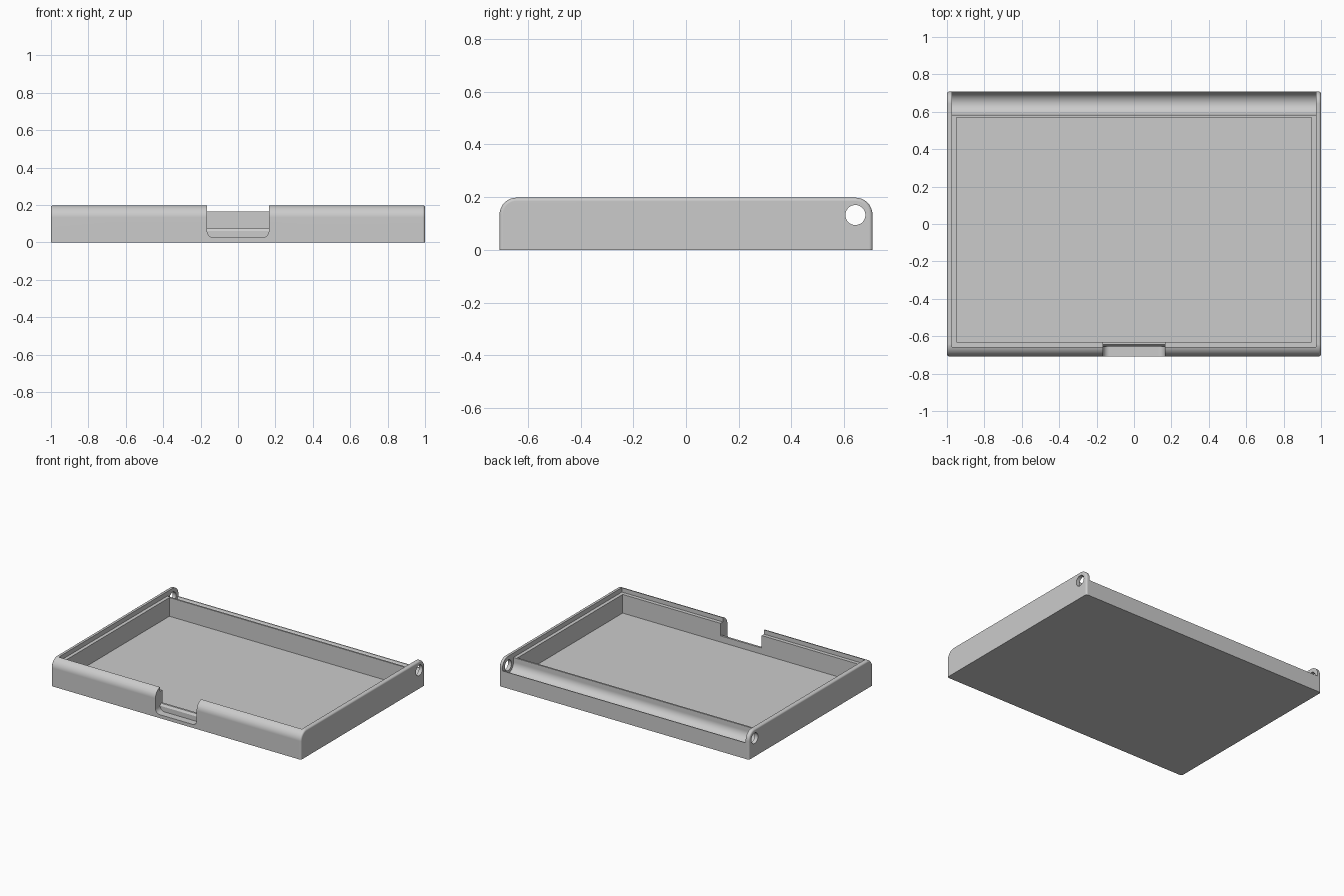
import bpy, bmesh, math
from mathutils import Vector

cube = bpy.data.objects.get("Cube")
if cube:
    bpy.data.objects.remove(cube, do_unlink=True)

HX, HY, H = 1.0, 0.708, 0.198      # outer half sizes and height
RIM_X, RIM_Z = 0.973, 0.165        # inside of the rim and its ledge
HINGE_Y, HINGE_Z = 0.643, 0.132    # hinge axis
NOTCH = 0.165                      # half width of the latch notch

grey = bpy.data.materials.new("light grey plastic")
grey.use_nodes = True
colour = (0.6, 0.6, 0.6, 1)
grey.diffuse_color = colour
grey.node_tree.nodes["Principled BSDF"].inputs["Base Color"].default_value = colour


def arc(cx, cy, r, start, end, n=10):
    angles = [math.radians(start + (end - start) * i / n) for i in range(n + 1)]
    return [(cx + r * math.cos(a), cy + r * math.sin(a)) for a in angles]


def prism(name, profile, low, high, axis="x", round_ends=0):
    """Extrude a (y, z) profile along x, or an (x, z) profile along y."""
    def place(p, d):
        return Vector((d, p[0], p[1])) if axis == "x" else Vector((p[0], d, p[1]))
    bm = bmesh.new()
    a = [bm.verts.new(place(p, low)) for p in profile]
    b = [bm.verts.new(place(p, high)) for p in profile]
    bm.faces.new(a)
    bm.faces.new(b[::-1])
    for i in range(len(a)):
        j = (i + 1) % len(a)
        bm.faces.new((a[i], b[i], b[j], a[j]))
    bmesh.ops.recalc_face_normals(bm, faces=bm.faces)
    if round_ends:
        edges = [e for e in bm.edges
                 if abs(e.verts[0].co.x - e.verts[1].co.x) < 1e-5
                 and max(v.co.z for v in e.verts) > 0.001]
        bmesh.ops.bevel(bm, geom=edges, offset=round_ends, segments=4,
                        profile=0.5, affect="EDGES")
    mesh = bpy.data.meshes.new(name)
    bm.to_mesh(mesh)
    bm.free()
    obj = bpy.data.objects.new(name, mesh)
    bpy.context.collection.objects.link(obj)
    mesh.materials.append(grey)
    return obj


def rect(a0, a1, b0, b1):
    return [(a0, b0), (a1, b0), (a1, b1), (a0, b1)]


def cut(target, cutter):
    cutter.hide_render = True
    mod = target.modifiers.new("cut", "BOOLEAN")
    mod.operation, mod.solver, mod.object = "DIFFERENCE", "EXACT", cutter
    bpy.context.view_layer.objects.active = target
    bpy.ops.object.modifier_apply(modifier=mod.name)
    bpy.data.objects.remove(cutter, do_unlink=True)


# Outer tray block, rounded along the front and back top edges
R = 0.065
outline = ([(-HY, 0), (HY, 0)] + arc(HY - R, H - R, R, 0, 90)
           + arc(-HY + R, H - R, R, 90, 180))
tray = prism("tray", outline, -HX, HX, round_ends=0.013)

# Main cavity and the ledge around its rim
cut(tray, prism("cavity", rect(-0.63, 0.57, 0.03, 0.3), -0.948, 0.948))
cut(tray, prism("rim_ledge", rect(-0.657, 0.62, RIM_Z, 0.3), -RIM_X, RIM_X))

# Concave hinge trough between the two ears
trough = arc(HINGE_Y, HINGE_Z, 0.061, 180, 345, 20)
trough += [(0.8, trough[-1][1]), (0.8, 0.3), (trough[0][0], 0.3)]
cut(tray, prism("hinge_trough", trough, -RIM_X, RIM_X))

# Hinge pin holes through both ears
cut(tray, prism("pin_hole", arc(HINGE_Y, HINGE_Z, 0.038, 0, 350, 35), -1.1, 1.1))

# Latch notch with rounded lower corners, through the outer part of the front wall
r = 0.035
notch = (arc(-NOTCH + r, 0.025 + r, r, 180, 270, 6)
         + arc(NOTCH - r, 0.025 + r, r, 270, 360, 6)
         + [(NOTCH, 0.3), (-NOTCH, 0.3)])
cut(tray, prism("latch_notch", notch, -0.8, -0.655, axis="y"))

# Low inner sill behind the notch, with a sloped front edge
sill = [(-0.7, 0.06), (-0.655, 0.06), (-0.645, 0.075), (-0.6, 0.075),
        (-0.6, 0.3), (-0.7, 0.3)]
cut(tray, prism("latch_sill", sill, -NOTCH, NOTCH))

# Smooth the curves, keep the corners crisp
bpy.ops.object.select_all(action="DESELECT")
tray.select_set(True)
bpy.context.view_layer.objects.active = tray
bpy.ops.object.shade_smooth_by_angle(angle=math.radians(32))
weighted = tray.modifiers.new("even_shading", "WEIGHTED_NORMAL")
weighted.keep_sharp = True
